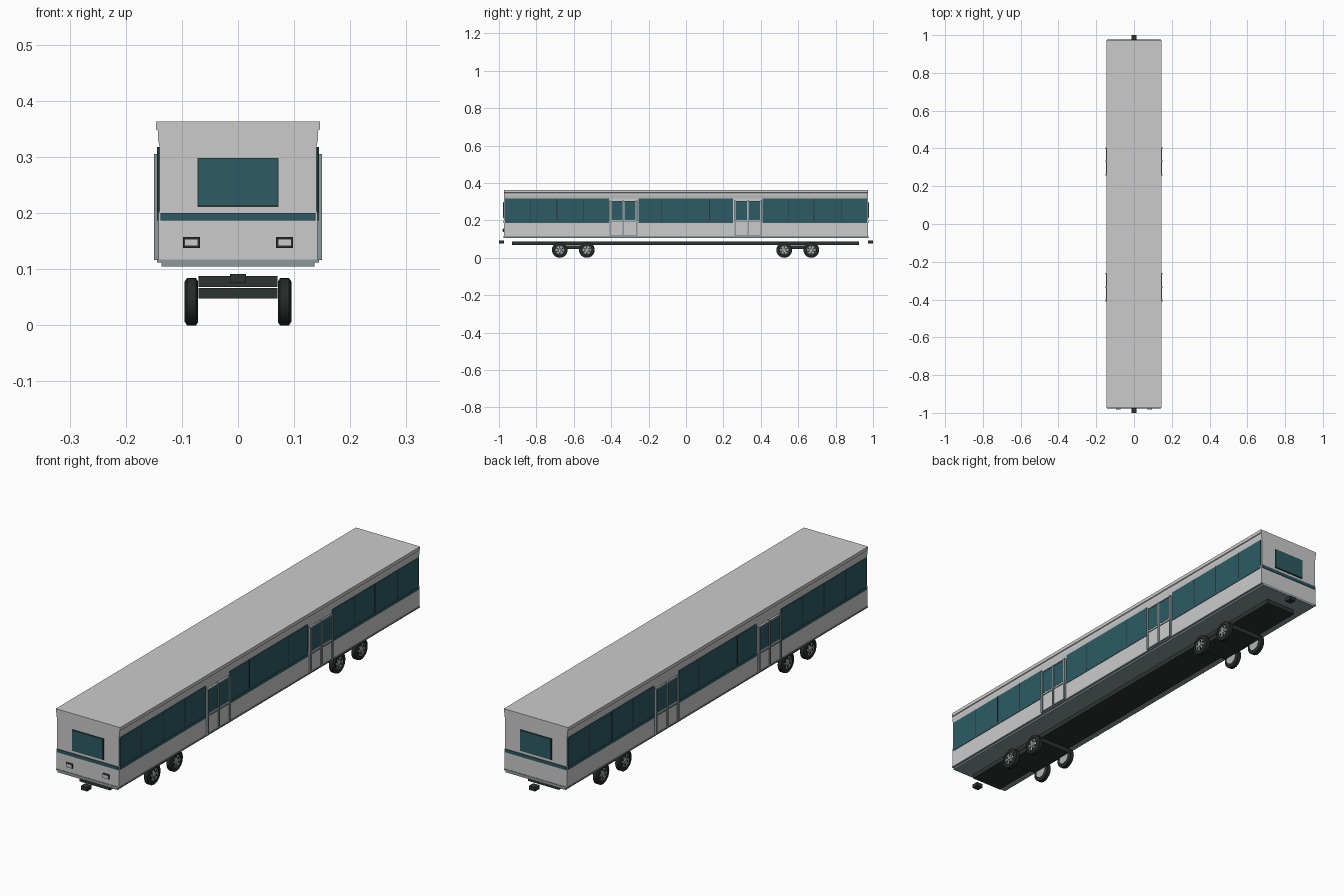
import bpy, bmesh, math
from mathutils import Matrix, Vector

cube = bpy.data.objects.get("Cube")
if cube:
    bpy.data.objects.remove(cube)


def material(name, r, g, b):
    m = bpy.data.materials.new(name)
    m.use_nodes = True
    m.diffuse_color = (r, g, b, 1)
    bsdf = m.node_tree.nodes["Principled BSDF"]
    bsdf.inputs["Base Color"].default_value = (r, g, b, 1)
    bsdf.inputs["Roughness"].default_value = 0.6
    return m


WHITE = material("body white", 0.60, 0.60, 0.60)
TEAL = material("teal glass", 0.026, 0.105, 0.128)
SLATE = material("slate trim", 0.26, 0.32, 0.33)
DARK = material("dark chassis", 0.024, 0.034, 0.031)
TYRE = material("tyre rubber", 0.018, 0.024, 0.022)
SILVER = material("wheel silver", 0.45, 0.47, 0.47)


def finish(name, bm, mat):
    bmesh.ops.recalc_face_normals(bm, faces=bm.faces)
    mesh = bpy.data.meshes.new(name)
    bm.to_mesh(mesh)
    bm.free()
    mesh.materials.append(mat)
    ob = bpy.data.objects.new(name, mesh)
    bpy.context.collection.objects.link(ob)
    return ob


def boxes(name, mat, spans):
    """One object from boxes given as ((x0, x1), (y0, y1), (z0, z1))."""
    bm = bmesh.new()
    for span in spans:
        centre = Vector([(a + b) / 2 for a, b in span])
        size = [abs(b - a) for a, b in span]
        bmesh.ops.create_cube(bm, size=1, matrix=Matrix.Translation(centre) @ Matrix.Diagonal((*size, 1)))
    return finish(name, bm, mat)


def extrude_profile(name, mat, half, y0, y1):
    """Mirror a half section in x and extrude it along y."""
    ring = half + [(-x, z) for x, z in reversed(half)]
    bm = bmesh.new()
    face = bm.faces.new([bm.verts.new((x, y0, z)) for x, z in ring])
    out = bmesh.ops.extrude_face_region(bm, geom=[face])
    bmesh.ops.translate(bm, vec=(0, y1 - y0, 0), verts=[v for v in out["geom"] if isinstance(v, bmesh.types.BMVert)])
    return finish(name, bm, mat)


def lathe(name, mat, profile, centre, side, steps=28):
    """Spin (offset, radius) points round a wheel axle along x."""
    bm = bmesh.new()
    verts = [bm.verts.new((x * side, 0, r)) for x, r in profile]
    edges = [bm.edges.new(pair) for pair in zip(verts, verts[1:])]
    bmesh.ops.spin(bm, geom=verts + edges, axis=(1, 0, 0), cent=(0, 0, 0), angle=math.tau, steps=steps)
    bmesh.ops.remove_doubles(bm, verts=bm.verts, dist=0.0001)
    bmesh.ops.translate(bm, vec=centre, verts=bm.verts)
    ob = finish(name, bm, mat)
    bpy.context.view_layer.objects.active = ob
    ob.select_set(True)
    bpy.ops.object.shade_smooth_by_angle(angle=math.radians(35))
    ob.select_set(False)
    return ob


# Body shell with roof lip, and the lower sill
FRONT, BACK = -0.974, 0.974
extrude_profile("body_shell", WHITE, [
    (0.142, 0.113), (0.142, 0.2), (0.140, 0.203), (0.140, 0.318),
    (0.143, 0.335), (0.143, 0.347), (0.146, 0.349), (0.146, 0.363)], FRONT, BACK)
extrude_profile("lower_sill", SLATE, [
    (0.136, 0.105), (0.136, 0.112), (0.144, 0.112), (0.144, 0.117)], FRONT - 0.002, BACK + 0.002)

# Sides: long windows, dividers, belt stripe and double doors
bays = [(-0.968, -0.412), (-0.255, 0.25), (0.41, 0.968)]
dividers = [-0.83, -0.69, -0.55, -0.13, 0.125, 0.55, 0.685, 0.83]
doors = [(-0.405, -0.264), (0.262, 0.402)]
for side, label in ((1, "left"), (-1, "right")):
    def span_x(a, b):
        return tuple(sorted((a * side, b * side)))

    boxes(f"{label}_windows", TEAL, [(span_x(0.137, 0.143), bay, (0.198, 0.318)) for bay in bays])
    boxes(f"{label}_belt_stripe", TEAL, [(span_x(0.139, 0.144), bay, (0.187, 0.199)) for bay in bays])
    boxes(f"{label}_window_dividers", DARK,
          [(span_x(0.138, 0.144), (y - 0.002, y + 0.002), (0.2, 0.318)) for y in dividers])
    panels, glass, frames = [], [], []
    for y0, y1 in doors:
        middle = (y0 + y1) / 2
        panels.append((span_x(0.138, 0.146), (y0, y1), (0.118, 0.304)))
        for a, b in ((y0, middle), (middle, y1)):
            glass.append((span_x(0.142, 0.147), (a + 0.006, b - 0.006), (0.203, 0.3)))
            for z in (0.119, 0.194, 0.302):
                frames.append((span_x(0.14, 0.149), (a, b), (z - 0.002, z + 0.002)))
        for y in (y0, middle, y1):
            frames.append((span_x(0.14, 0.15), (y - 0.004, y + 0.004), (0.116, 0.305)))
    boxes(f"{label}_door_panels", WHITE, panels)
    boxes(f"{label}_door_glass", TEAL, glass)
    boxes(f"{label}_door_frames", SLATE, frames)

# Ends: window, stripe and coupler on both
for end, label in ((-1, "front"), (1, "back")):
    def span_y(a, b):
        return tuple(sorted((a * end, b * end)))

    boxes(f"{label}_window_frame", DARK, [((-0.072, 0.072), span_y(0.972, 0.976), (0.211, 0.298))])
    boxes(f"{label}_window", TEAL, [((-0.07, 0.07), span_y(0.972, 0.978), (0.214, 0.296))])
    boxes(f"{label}_stripe", TEAL, [((-0.138, 0.138), span_y(0.972, 0.977), (0.187, 0.2))])
    boxes(f"{label}_coupler", DARK, [((-0.014, 0.014), span_y(0.972, 1.0), (0.075, 0.091))])

# Headlamps
lamps = (-0.083, 0.083)
boxes("headlamp_rims", TYRE, [((x - 0.015, x + 0.015), (-0.978, -0.972), (0.138, 0.157)) for x in lamps])
boxes("headlamp_lenses", WHITE, [((x - 0.012, x + 0.012), (-0.981, -0.972), (0.141, 0.154)) for x in lamps])

# Chassis plate and wheel bogies
boxes("chassis_plate", DARK, [((-0.07, 0.07), (-0.93, 0.925), (0.068, 0.088))])
axles = [-0.675, -0.53, 0.525, 0.67]
boxes("bogie_frames", DARK, [((-0.07, 0.07), (a - 0.035, b + 0.035), (0.048, 0.066))
                             for a, b in (axles[:2], axles[2:])])

# Wheels: tyre, dished rim, hub cap and rim slots
tyre = [(-0.012, 0.026), (-0.012, 0.036), (-0.008, 0.042), (0.008, 0.042), (0.012, 0.036), (0.012, 0.026), (0.007, 0.025)]
rim = [(-0.011, 0), (-0.011, 0.027), (0.01, 0.027), (0.007, 0.023), (0.008, 0.009), (0.012, 0.008), (0.012, 0)]
for side, label in ((1, "left"), (-1, "right")):
    for number, y in enumerate(axles, 1):
        centre = Vector((0.083 * side, y, 0.042))
        lathe(f"{label}_tyre_{number}", TYRE, tyre, centre, side)
        lathe(f"{label}_rim_{number}", SILVER, rim, centre, side)
        bm = bmesh.new()
        for k in range(6):
            turn = Matrix.Rotation(k * math.tau / 6, 4, "X")
            place = Matrix.Translation(centre) @ turn @ Matrix.Translation((0.007 * side, 0, 0.017))
            bmesh.ops.create_cube(bm, size=1, matrix=place @ Matrix.Diagonal((0.004, 0.008, 0.008, 1)))
        finish(f"{label}_rim_slots_{number}", bm, TYRE)
